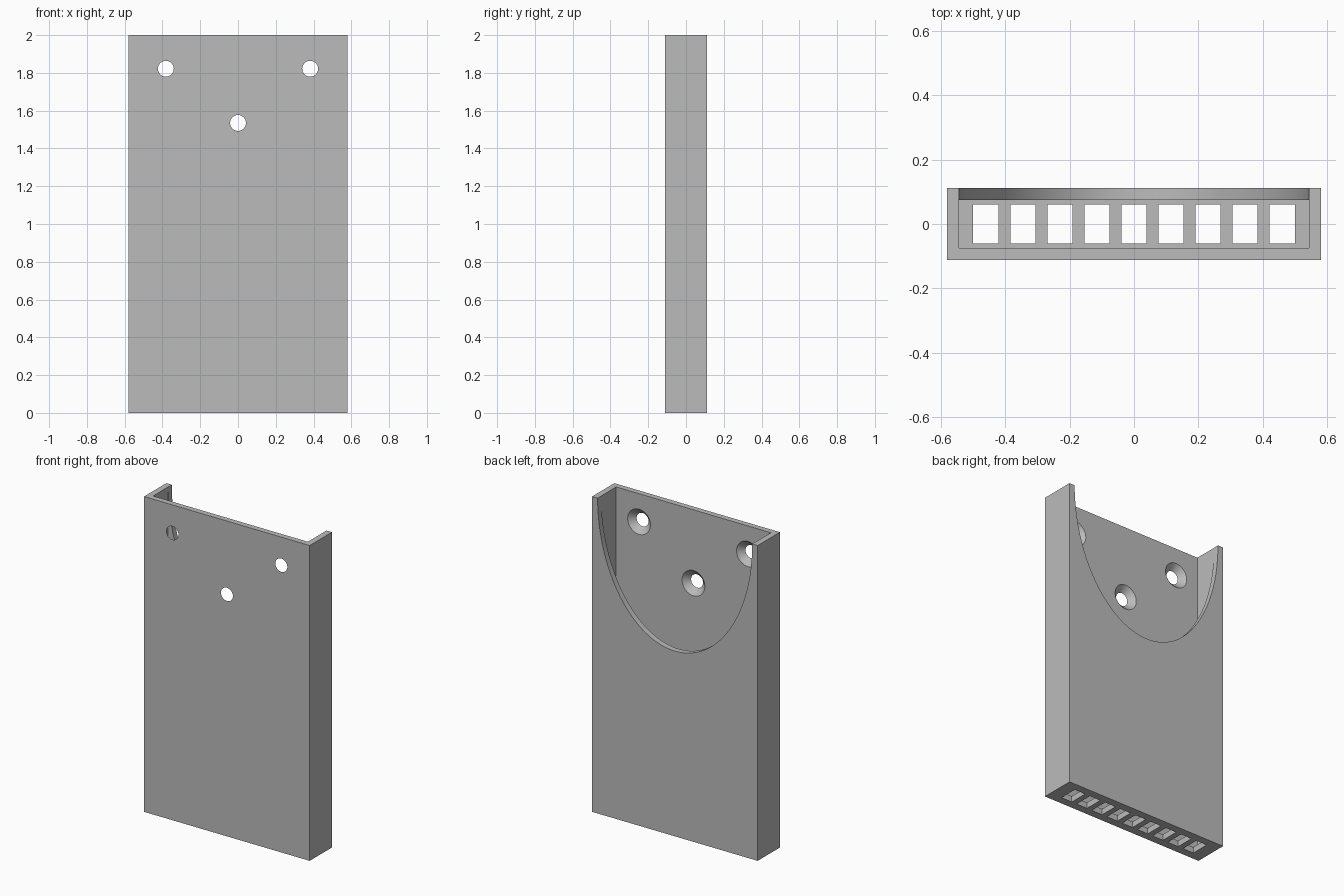
import bpy
import math
from mathutils import Matrix

if "Cube" in bpy.data.objects:
    bpy.data.objects.remove(bpy.data.objects["Cube"], do_unlink=True)

HALF_X, HALF_Y, HEIGHT = 0.581, 0.111, 2.0
WALL = 0.038
FRONT = -HALF_Y

grey = bpy.data.materials.new("plain_grey")
grey.use_nodes = True
COLOUR = (0.5, 0.5, 0.5, 1)
grey.diffuse_color = COLOUR
grey.node_tree.nodes["Principled BSDF"].inputs["Base Color"].default_value = COLOUR


def box(name, x, y, z):
    """Box from (min, max) pairs."""
    bpy.ops.mesh.primitive_cube_add(size=1)
    ob = bpy.context.object
    ob.name = name
    size = [b - a for a, b in (x, y, z)]
    mid = [(a + b) / 2 for a, b in (x, y, z)]
    ob.data.transform(Matrix.Translation(mid) @ Matrix.Diagonal((*size, 1)))
    ob.data.materials.append(grey)
    return ob


def cone_along_y(name, x, z, y0, y1, r0, r1, sides, stretch=1):
    """Cone or cylinder running from y0 (radius r0) to y1 (radius r1)."""
    bpy.ops.mesh.primitive_cone_add(vertices=sides, radius1=r0, radius2=r1, depth=y1 - y0)
    ob = bpy.context.object
    ob.name = name
    ob.data.transform(Matrix.Translation((x, (y0 + y1) / 2, z))
                      @ Matrix.Diagonal((1, 1, stretch, 1))
                      @ Matrix.Rotation(-math.pi / 2, 4, 'X'))
    ob.data.materials.append(grey)
    return ob


def cut(target, cutter):
    mod = target.modifiers.new("cut", 'BOOLEAN')
    mod.operation = 'DIFFERENCE'
    mod.solver = 'EXACT'
    mod.object = cutter
    bpy.context.view_layer.objects.active = target
    bpy.ops.object.modifier_apply(modifier=mod.name)
    bpy.data.objects.remove(cutter, do_unlink=True)


# Open-topped flat holder
holder = box("wall_holder", (-HALF_X, HALF_X), (-HALF_Y, HALF_Y), (0, HEIGHT))
inner_x, inner_y = HALF_X - WALL, HALF_Y - WALL + 0.002
cut(holder, box("cavity", (-inner_x, inner_x), (-inner_y, inner_y), (WALL, HEIGHT + 0.2)))

# Half-oval access opening in the back wall
arc = inner_x - 0.0005
cut(holder, cone_along_y("back_opening", 0, HEIGHT, 0, HALF_Y + 0.1, arc, arc, 128, 0.825 / arc))

# Countersunk screw holes, widening towards the inside
SLOPE = 0.038 / (HALF_Y - inner_y)
for x, z in ((-0.382, 1.822), (0.382, 1.822), (0, 1.535)):
    e = 0.01
    cut(holder, cone_along_y("screw_hole", x, z, FRONT - e, -inner_y + e,
                             0.042 - e * SLOPE, 0.08 + e * SLOPE, 48))

# Row of drain slots through the floor
for i in range(-4, 5):
    x = i * 0.115
    cut(holder, box("drain_slot", (x - 0.039, x + 0.039), (-0.06, 0.06), (-0.1, WALL + 0.1)))

# One clean material slot, smooth curves with sharp edges
holder.data.materials.clear()
holder.data.materials.append(grey)
for face in holder.data.polygons:
    face.material_index = 0
bpy.ops.object.select_all(action='DESELECT')
holder.select_set(True)
bpy.context.view_layer.objects.active = holder
bpy.ops.object.shade_smooth_by_angle(angle=math.radians(30))
